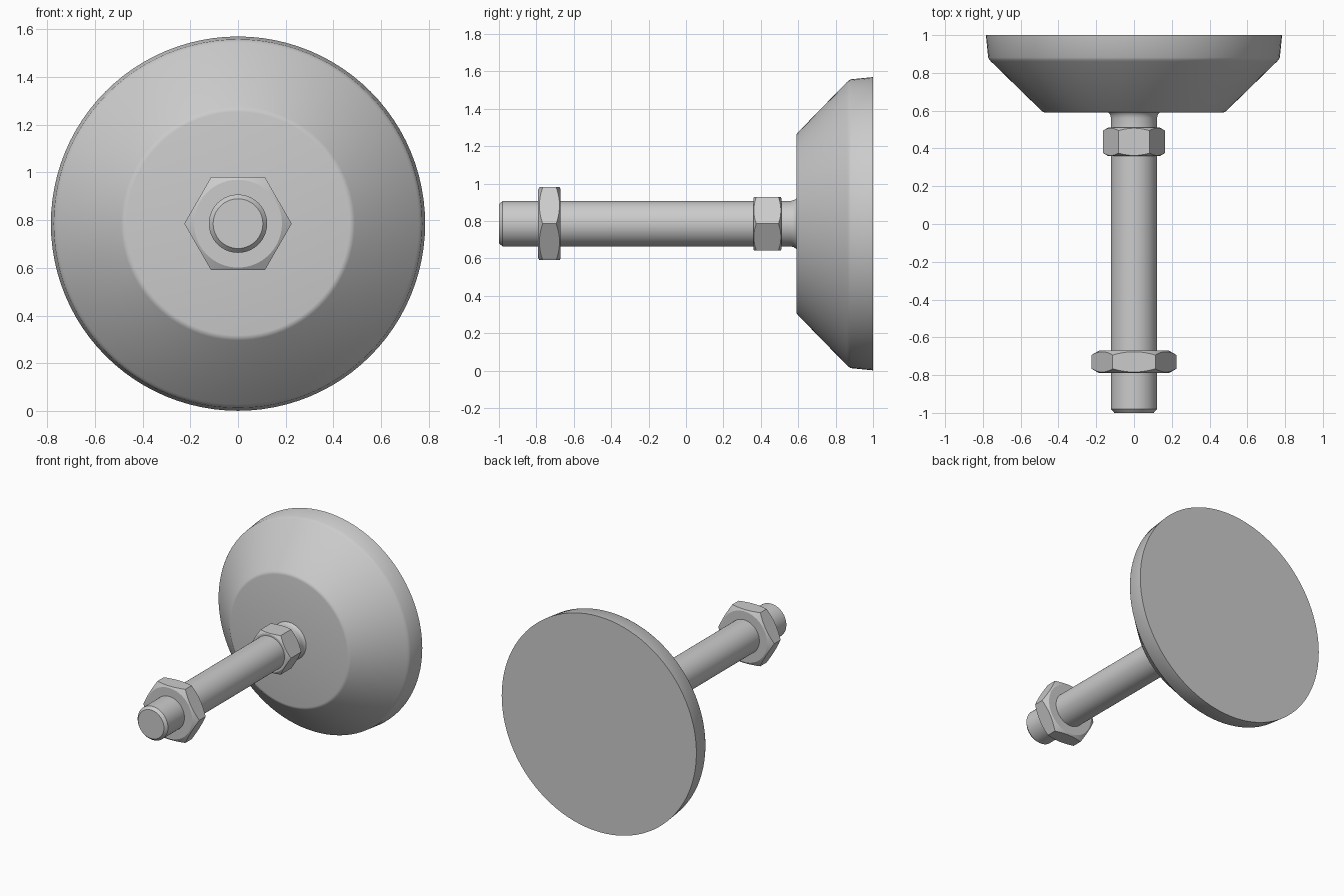
import bpy, bmesh, math

if "Cube" in bpy.data.objects:
    bpy.data.objects.remove(bpy.data.objects["Cube"])

SEG = 96
AXIS_Z = 0.785


def skin(name, rings):
    """Closed skin around the y axis; each ring maps an angle to (y, radius)."""
    bm = bmesh.new()
    loops = []
    for ring in rings:
        loop = []
        for i in range(SEG):
            a = 2 * math.pi * i / SEG
            y, r = ring(a)
            loop.append(bm.verts.new((r * math.cos(a), y, AXIS_Z + r * math.sin(a))))
        loops.append(loop)
    for lo, hi in zip(loops, loops[1:]):
        for i in range(SEG):
            j = (i + 1) % SEG
            bm.faces.new((lo[i], lo[j], hi[j], hi[i]))
    bm.faces.new(loops[0])
    bm.faces.new(loops[-1])
    bmesh.ops.recalc_face_normals(bm, faces=bm.faces)
    mesh = bpy.data.meshes.new(name)
    bm.to_mesh(mesh)
    bm.free()
    obj = bpy.data.objects.new(name, mesh)
    bpy.context.collection.objects.link(obj)
    bpy.ops.object.select_all(action='DESELECT')
    obj.select_set(True)
    bpy.context.view_layer.objects.active = obj
    bpy.ops.object.shade_smooth_by_angle(angle=math.radians(25))
    return obj


def lathe(name, profile):
    return skin(name, [lambda a, p=p: p for p in profile])


def hex_nut(name, y0, y1, apothem, face_radius):
    """Hexagon with corners along x, its ends turned down by a 30 degree cone."""
    def hex_r(a):
        return apothem / math.cos(a % (math.pi / 3) - math.pi / 6)

    def inset(a):
        return (hex_r(a) - face_radius) * math.tan(math.pi / 6)

    return skin(name, [
        lambda a: (y0, face_radius),
        lambda a: (y0 + inset(a), hex_r(a)),
        lambda a: (y1 - inset(a), hex_r(a)),
        lambda a: (y1, face_radius),
    ])


# Conical foot pad with softened edges
lathe("foot_pad", [(0.59, 0.468), (0.592, 0.479), (0.599, 0.489),
                   (0.860, 0.757), (0.869, 0.765), (0.881, 0.772), (1.0, 0.784)])

# Rod with chamfered tip and flared neck
lathe("threaded_rod", [(-1.0, 0.104), (-0.98, 0.122), (0.51, 0.122),
                       (0.56, 0.122), (0.575, 0.125), (0.586, 0.131), (0.595, 0.14)])

# Locking nut near the tip and wrench hexagon near the pad
hex_nut("lock_nut", -0.79, -0.67, 0.195, 0.184)
hex_nut("wrench_hexagon", 0.36, 0.51, 0.142, 0.137)
